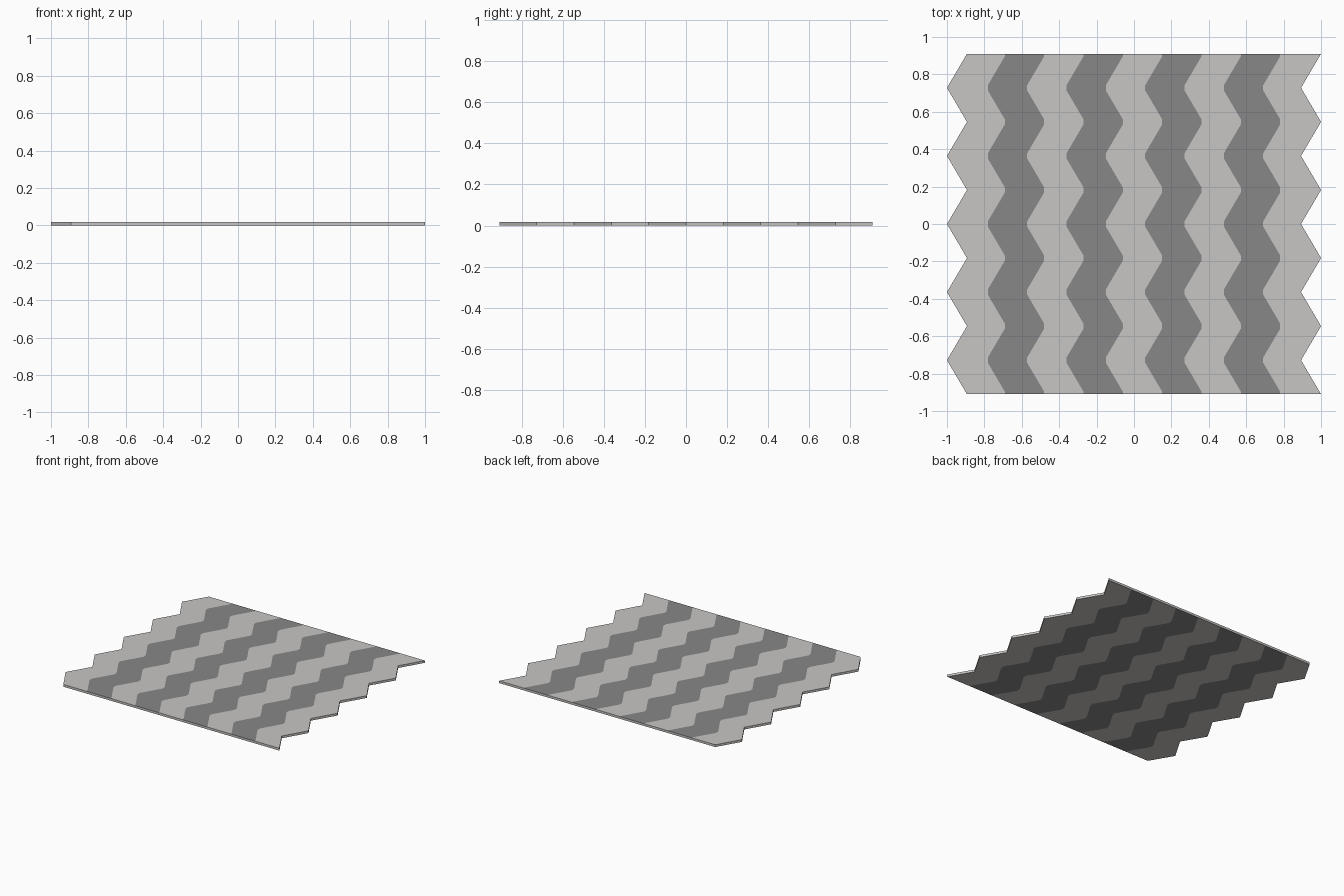
import bpy, bmesh

if "Cube" in bpy.data.objects:
    bpy.data.objects.remove(bpy.data.objects["Cube"])

COLS, ROWS = 9, 10
HALF_Y, THICK = 0.91, 0.018
AMP = 0.0535                     # half depth of the zigzag
STEP = 2 * HALF_Y / ROWS
WIDTH = 2 * (1 - AMP) / COLS


def material(name, rgb):
    m = bpy.data.materials.new(name)
    m.diffuse_color = (*rgb, 1)
    m.use_nodes = True
    m.node_tree.nodes["Principled BSDF"].inputs["Base Color"].default_value = m.diffuse_color
    return m


def zigzag(y, rounded):
    """Sideways offset at y; inner stripe edges have blunted tips."""
    t = ((y + HALF_Y) / STEP) % 2
    x = AMP * (1 - 2 * (t if t <= 1 else 2 - t))
    return max(-0.0455, min(0.0455, x)) if rounded else x


# Rows sampled at each tip and just beside it
ys = []
for r in range(ROWS + 1):
    for d in (-0.02, -0.0136, 0, 0.0136, 0.02):
        y = -HALF_Y + r * STEP + d
        if -HALF_Y - 1e-6 <= y <= HALF_Y + 1e-6:
            ys.append(y)

# Zigzag striped slab: top and bottom grids joined by a rim
bm = bmesh.new()


def sheet(z):
    return [[bm.verts.new((-1 + AMP + c * WIDTH + zigzag(y, 0 < c < COLS), y, z))
             for c in range(COLS + 1)] for y in ys]


top, bottom = sheet(THICK), sheet(0)
n = len(ys)
for j in range(n - 1):
    for c in range(COLS):
        for g in (top, bottom):
            q = [g[j][c], g[j][c + 1], g[j + 1][c + 1], g[j + 1][c]]
            bm.faces.new(q if g is top else q[::-1]).material_index = c % 2

# Rim stays in the light colour
ring = ([(0, c) for c in range(COLS)] + [(j, COLS) for j in range(n - 1)]
        + [(n - 1, c) for c in range(COLS, 0, -1)] + [(j, 0) for j in range(n - 1, 0, -1)])
for (a, b), (e, f) in zip(ring, ring[1:] + ring[:1]):
    bm.faces.new((bottom[a][b], bottom[e][f], top[e][f], top[a][b]))

mesh = bpy.data.meshes.new("zigzag_floor")
bm.to_mesh(mesh)
bm.free()
mesh.materials.append(material("light grey", (0.58, 0.565, 0.55)))
mesh.materials.append(material("dark grey", (0.245, 0.245, 0.245)))
floor = bpy.data.objects.new("zigzag_floor", mesh)
bpy.context.collection.objects.link(floor)
